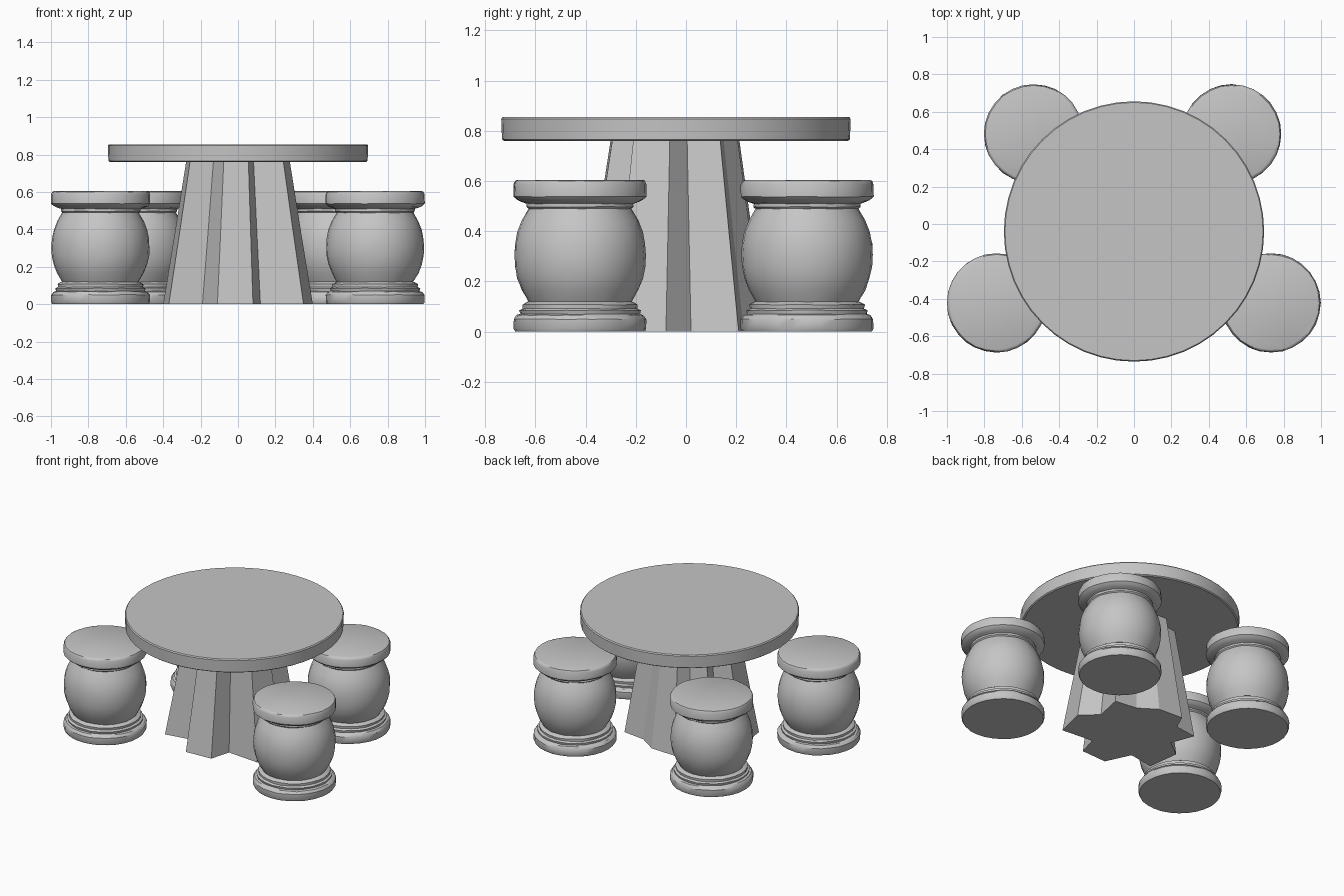
import bpy
import bmesh
import math
import random

random.seed(4)

cube = bpy.data.objects.get("Cube")
if cube:
    bpy.data.objects.remove(cube, do_unlink=True)

# One stone colour for everything
stone = bpy.data.materials.new("grey_stone")
stone.use_nodes = True
GREY = (0.56, 0.56, 0.56, 1.0)
stone.diffuse_color = GREY
stone.node_tree.nodes["Principled BSDF"].inputs["Base Color"].default_value = GREY


def finish(bm, name, smooth_angle):
    bmesh.ops.recalc_face_normals(bm, faces=bm.faces)
    mesh = bpy.data.meshes.new(name)
    bm.to_mesh(mesh)
    bm.free()
    mesh.materials.append(stone)
    obj = bpy.data.objects.new(name, mesh)
    bpy.context.collection.objects.link(obj)
    bpy.ops.object.select_all(action="DESELECT")
    obj.select_set(True)
    bpy.context.view_layer.objects.active = obj
    bpy.ops.object.shade_smooth_by_angle(angle=math.radians(smooth_angle))
    return obj


def loft(rings):
    """Bridge equal-length rings of points and cap both ends."""
    bm = bmesh.new()
    loops = [[bm.verts.new(p) for p in ring] for ring in rings]
    count = len(loops[0])
    for low, high in zip(loops, loops[1:]):
        for i in range(count):
            j = (i + 1) % count
            bm.faces.new((low[i], low[j], high[j], high[i]))
    bm.faces.new(loops[0][::-1])
    bm.faces.new(loops[-1])
    return bm


def turned(name, profile, centre, sides, wobble=0.0, smooth_angle=35):
    """Turn a (radius, height) profile, with slight hand-cut wear."""
    rings = []
    for radius, z in profile:
        ring = []
        for i in range(sides):
            a = math.tau * i / sides
            r = radius + random.uniform(-wobble, wobble)
            dz = random.uniform(-wobble, wobble) if 0 < z < profile[-1][1] else 0
            ring.append((centre[0] + r * math.cos(a),
                         centre[1] + r * math.sin(a), z + dz))
        rings.append(ring)
    return finish(loft(rings), name, smooth_angle)


# Round table top
turned("table_top",
       [(0.685, 0.76), (0.693, 0.766), (0.696, 0.848), (0.69, 0.855)],
       (0, -0.04), 48)

# Fluted pedestal, tapering towards the top
outline = [(-0.37, -0.28), (-0.19, -0.25), (-0.11, -0.42), (0.08, -0.41),
           (0.12, -0.27), (0.35, -0.29), (0.40, -0.08), (0.29, 0.02),
           (0.33, 0.21), (0.17, 0.23), (0.05, 0.31), (-0.13, 0.32),
           (-0.18, 0.21), (-0.34, 0.19), (-0.28, 0.03), (-0.40, -0.06)]
levels = [(0, 1.0), (0.38, 0.845), (0.77, 0.69)]
pedestal = [[(x * s, -0.03 + (y + 0.03) * s, z) for x, y in outline]
            for z, s in levels]
finish(loft(pedestal), "pedestal", 20)

# Drum stools: foot, collar, round belly, collar, seat
belly = [(0.262 - 0.057 * abs(t) ** 2.2, 0.305 + 0.185 * t)
         for t in [k / 4 for k in range(-4, 5)]]
stool = ([(0.258, 0), (0.264, 0.012), (0.264, 0.05), (0.252, 0.066),
          (0.238, 0.07), (0.242, 0.085), (0.228, 0.092), (0.23, 0.108),
          (0.215, 0.116)]
         + belly
         + [(0.213, 0.497), (0.212, 0.51), (0.232, 0.516), (0.25, 0.524),
            (0.265, 0.538), (0.265, 0.588), (0.258, 0.601), (0.248, 0.605)])
places = {"front_right": (-0.735, -0.422), "front_left": (0.733, -0.422),
          "back_right": (-0.537, 0.482), "back_left": (0.522, 0.482)}
for place, centre in places.items():
    turned(place + "_stool", stool, centre, 28, wobble=0.0015)
